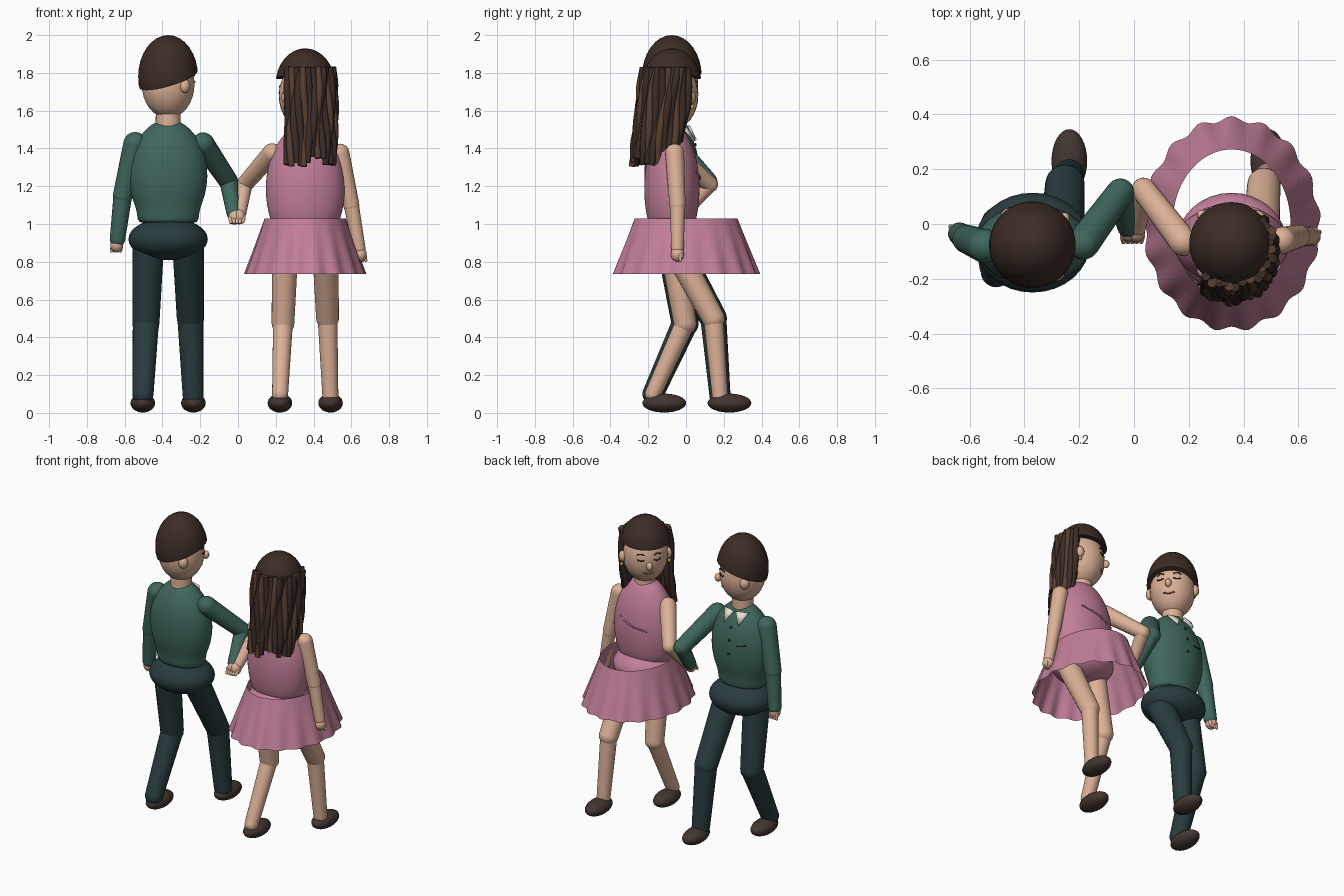
import bpy, bmesh, math, random
from mathutils import Matrix, Vector

if "Cube" in bpy.data.objects:
    bpy.data.objects.remove(bpy.data.objects["Cube"])
random.seed(4)

def mat(name, c):
    m = bpy.data.materials.new(name)
    m.diffuse_color = (*c, 1)
    m.use_nodes = True
    m.node_tree.nodes["Principled BSDF"].inputs["Base Color"].default_value = m.diffuse_color
    return m

SKIN = mat("skin", (.72, .44, .31))
GREEN = mat("green_cloth", (.05, .135, .11))
NAVY = mat("dark_cloth", (.022, .045, .05))
PINK = mat("pink_cloth", (.54, .21, .32))
HAIR = mat("dark_hair", (.045, .025, .019))
HAIR2 = mat("brown_hair", (.10, .05, .03))
SHOE = mat("shoe_leather", (.055, .036, .03))
WHITE = mat("white_cloth", (.8, .76, .68))
LINE = mat("line", (.03, .02, .02))
GOLD = mat("gold", (.6, .4, .1))
LIP = mat("lip", (.35, .1, .09))

def finish(name, bm, m):
    me = bpy.data.meshes.new(name)
    bm.to_mesh(me)
    bm.free()
    ob = bpy.data.objects.new(name, me)
    bpy.context.collection.objects.link(ob)
    me.materials.append(m)
    me.polygons.foreach_set("use_smooth", [True] * len(me.polygons))
    me.set_sharp_from_angle(angle=math.radians(40))
    return ob

def ball(name, loc, size, m, M=Matrix(), cut=None, seg=32):
    """Ellipsoid; cut = (point, normal) keeps the side along the normal."""
    bm = bmesh.new()
    bmesh.ops.create_uvsphere(bm, u_segments=seg, v_segments=seg // 2, radius=1,
                              matrix=Matrix.LocRotScale(Vector(loc), None, Vector(size)))
    if cut:
        r = bmesh.ops.bisect_plane(bm, geom=bm.verts[:] + bm.edges[:] + bm.faces[:],
                                   plane_co=cut[0], plane_no=cut[1], clear_inner=True)
        bmesh.ops.holes_fill(bm, edges=[e for e in r["geom_cut"] if isinstance(e, bmesh.types.BMEdge)], sides=0)
    bm.transform(M)
    return finish(name, bm, m)

def limb(name, a, b, ra, rb, m):
    """Tapered rod with round ends."""
    a, b = Vector(a), Vector(b)
    q = (b - a).to_track_quat('Z', 'Y').to_matrix().to_4x4()
    bm = bmesh.new()
    bmesh.ops.create_cone(bm, cap_ends=False, segments=24, radius1=ra, radius2=rb,
                          depth=(b - a).length, matrix=Matrix.Translation((a + b) / 2) @ q)
    for p, r in ((a, ra), (b, rb)):
        bmesh.ops.create_uvsphere(bm, u_segments=24, v_segments=12, radius=r, matrix=Matrix.Translation(p) @ q)
    return finish(name, bm, m)

def loft(name, rings, m, closed=True):
    """Skin a stack of equal-length point rings."""
    bm = bmesh.new()
    vs = [[bm.verts.new(p) for p in r] for r in rings]
    n = len(vs[0])
    for lo, hi in zip(vs, vs[1:]):
        for i in range(n):
            bm.faces.new((lo[i], lo[(i + 1) % n], hi[(i + 1) % n], hi[i]))
    if closed:
        bm.faces.new(vs[0][::-1])
        bm.faces.new(vs[-1])
    return finish(name, bm, m)

def tube(name, pts, r, m, taper=None, M=Matrix()):
    cu = bpy.data.curves.new(name, 'CURVE')
    cu.dimensions = '3D'
    cu.bevel_depth, cu.bevel_resolution, cu.use_fill_caps = r, 2, True
    cu.resolution_u = 5
    sp = cu.splines.new('BEZIER')
    sp.bezier_points.add(len(pts) - 1)
    for i, (bp, p) in enumerate(zip(sp.bezier_points, pts)):
        bp.co = M @ Vector(p)
        bp.handle_left_type = bp.handle_right_type = 'AUTO'
        bp.radius = taper[i] if taper else 1
    cu.materials.append(m)
    ob = bpy.data.objects.new(name, cu)
    bpy.context.collection.objects.link(ob)

def torso(name, cx, prof, m):
    rings = [[(cx + r * math.cos(t), -.075 + .7 * r * math.sin(t), z)
              for t in (2 * math.pi * i / 40 for i in range(40))] for z, r in prof]
    ob = loft(name, rings, m)
    mod = ob.modifiers.new("smooth", 'SUBSURF')
    mod.levels = mod.render_levels = 1

def head(who, cx, cz, turn):
    """Head facing +y, then turned; returns its matrix."""
    M = Matrix.Translation((cx, -.075, cz)) @ Matrix.Rotation(math.radians(turn), 4, 'Z')
    ball(who + "_head", (0, 0, 0), (.138, .142, .18), SKIN, M)
    ball(who + "_nose", (0, .15, -.025), (.02, .022, .027), SKIN, M, seg=16)
    for s in (-1, 1):
        ball(who + "_ear", (s * .14, 0, -.01), (.025, .03, .037), SKIN, M, seg=16)
        tube(who + "_eye", [(s * .03, .139, .015), (s * .05, .135, .008), (s * .072, .124, .015)], .004, LINE, None, M)
        tube(who + "_brow", [(s * .03, .137, .045), (s * .052, .131, .053), (s * .075, .118, .045)], .004, HAIR, None, M)
    tube(who + "_mouth", [(-.035, .122, -.075), (0, .125, -.085), (.035, .122, -.075)], .005, LIP, None, M)
    limb(who + "_neck", (cx, -.075, cz - .26), (cx, -.075, cz - .12), .068, .064, SKIN)
    return M

def arm(who, sh, el, wr, r, m, fingers):
    limb(who + "_upper_arm", sh, el, r, r * .85, m)
    limb(who + "_forearm", el, wr, r * .8, r * .66, m)
    d = (Vector(wr) - Vector(el)).normalized()
    h = Vector(wr) + d * .03
    ball(who + "_hand", h, (.034, .036, .04), SKIN, seg=20)
    for k in range(4):
        f = h + Vector((-.024 + .016 * k, fingers, -.004))
        limb(who + "_finger", f, f + d * .03, .01, .008, SKIN)

def legs(who, cx, m, rt, rs):
    """Striding legs: right one forward, left one trailing."""
    for s, knee, ankle, foot in ((1, (.145, .5), (.18, .09), .23), (-1, (-.005, .475), (-.175, .1), -.115)):
        k = (cx + s * .118, *knee)
        limb(who + "_thigh", (cx + s * .105, -.075, .9), k, rt * 1.05, rt * .9, m)
        limb(who + "_shin", k, (cx + s * .133, *ankle), rs * 1.05, rs * .85, m)
        ball(who + "_shoe", (cx + s * .134, foot, .052), (.065, .116, .05), SHOE)

# Boy, head turned right toward the girl
BX = -.37
legs("boy", BX, NAVY, .08, .066)
ball("boy_hips", (BX, -.068, .92), (.21, .182, .112), NAVY)
torso("boy_shirt", BX, [(1.0, .15), (1.02, .163), (1.08, .166), (1.15, .198), (1.25, .212), (1.35, .204),
                        (1.43, .175), (1.49, .13), (1.53, .085), (1.545, .05)], GREEN)
M = head("boy", BX, 1.74, -50)
ball("boy_hair", (0, 0, .04), (.158, .16, .22), HAIR, M, cut=((0, 0, .025), (0, -.38, 1)))
arm("boy_outer", (-.545, -.08, 1.425), (-.61, -.055, 1.15), (-.638, -.035, .92), .062, GREEN, .02)
arm("boy_inner", (-.185, -.07, 1.425), (-.05, .115, 1.225), (-.022, -.01, 1.06), .06, GREEN, -.02)
for s in (-1, 1):
    bm = bmesh.new()
    bm.faces.new([bm.verts.new(p) for p in ((BX + s * .012, .012, 1.515), (BX + s * .09, -.012, 1.515),
                                            (BX + s * .055, .047, 1.44))])
    finish("boy_collar", bm, WHITE).modifiers.new("thick", 'SOLIDIFY').thickness = .012
for z, y in ((1.42, .05), (1.34, .07), (1.25, .075)):
    ball("boy_button", (BX, y, z), (.009, .006, .009), LINE, seg=12)
tube("boy_pocket", [(BX - .11, .048, 1.32), (BX - .08, .058, 1.315), (BX - .05, .066, 1.31)], .004, LINE)

# Girl, head turned left toward the boy
GX = .356
legs("girl", GX, SKIN, .067, .05)
ball("girl_hips", (GX, -.068, .94), (.2, .182, .11), PINK)
torso("girl_bodice", GX, [(.97, .16), (1.02, .185), (1.1, .205), (1.2, .213), (1.3, .2), (1.38, .175),
                          (1.44, .14), (1.49, .1), (1.51, .06)], PINK)
tube("girl_bodice_fold", [(GX - .1, .052, 1.22), (GX, .075, 1.245), (GX + .1, .05, 1.28)], .005, PINK)
arm("girl_outer", (.54, -.06, 1.375), (.6, -.045, 1.1), (.642, -.045, .87), .05, SKIN, .015)
arm("girl_inner", (.18, -.065, 1.375), (.035, .125, 1.21), (.01, -.01, 1.06), .052, SKIN, -.015)

# Wavy open skirt
rings = []
for j in range(9):
    t = j / 8
    w = [2 * math.pi * i / 128 for i in range(128)]
    f = [1 + t * .025 * math.sin(17 * a) for a in w]
    rings.append([(GX + (.215 + .103 * t) * k * math.cos(a), (.272 + .112 * t) * k * math.sin(a), 1.03 - .295 * t)
                  for a, k in zip(w, f)])
loft("girl_skirt", rings, PINK, closed=False)

# Girl's hair cap, long strands and earrings
M = head("girl", GX, 1.68, 45)
ball("girl_hair", (0, 0, .06), (.156, .158, .19), HAIR, M, cut=((0, 0, .105), (0, .12, 1)))
for s in (-1, 1):
    ball("girl_earring", (s * .148, .005, -.06), (.011, .011, .013), GOLD, M, seg=12)
for layer, n in ((0, 19), (1, 13)):
    for i in range(n):
        a = math.radians(-45 - 84 + 168 * i / (n - 1))
        end = 1.3 + random.uniform(0, .06) + .06 * layer
        pts = []
        for j in range(6):
            t = j / 5
            r = .148 - .025 * layer + .01 * math.sin(t * 7 + i * 1.7)
            b = a + .05 * math.sin(t * 6 + i)
            pts.append((GX + r * math.cos(b), -.075 - .055 * t + r * math.sin(b), 1.83 + (end - 1.83) * t))
        tube("girl_hair_strand", pts, .021, HAIR2 if i % 3 == 1 else HAIR, (.8, 1, 1, 1, 1, .8))
